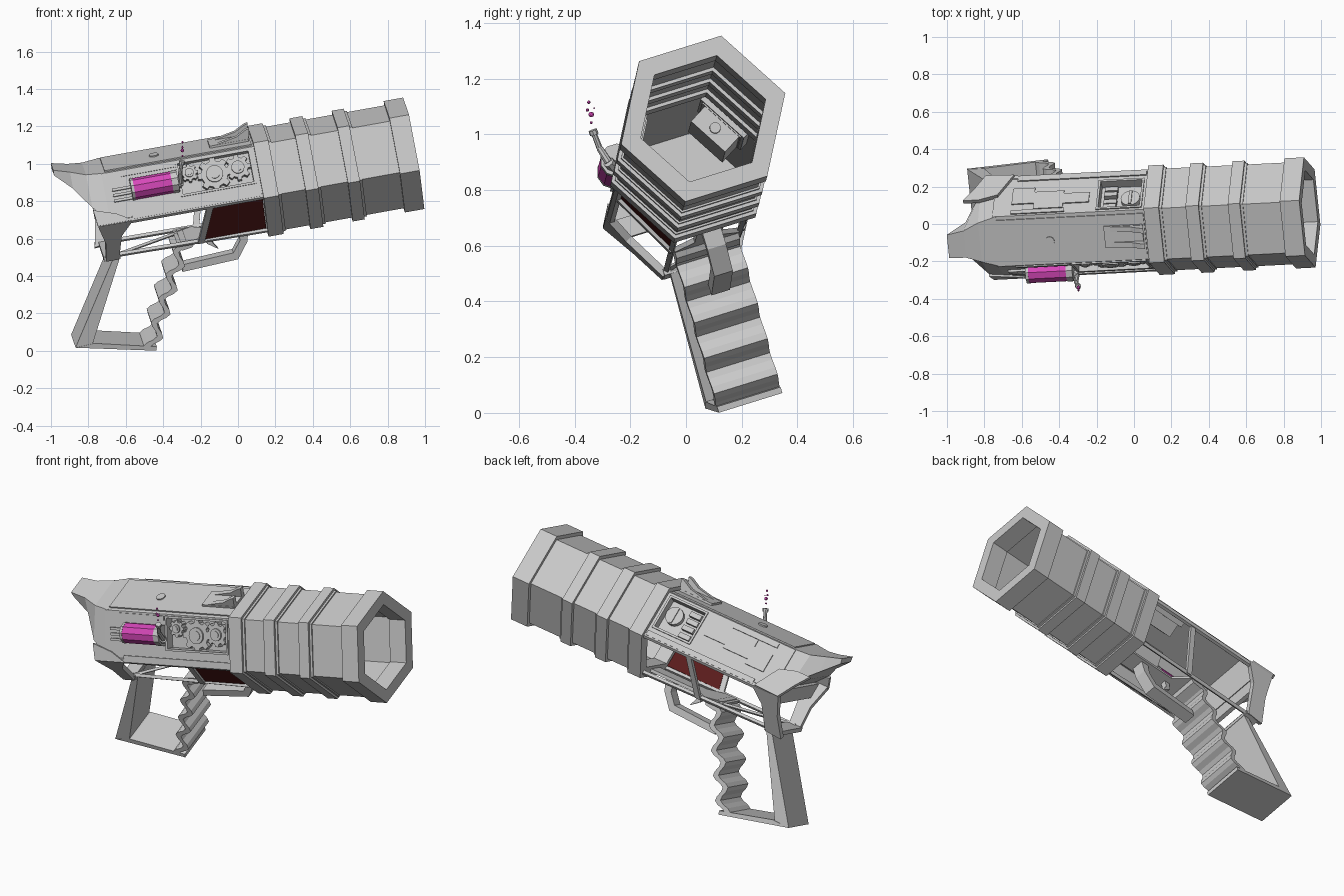
import bpy, bmesh, math
from mathutils import Vector, Matrix

if "Cube" in bpy.data.objects:
    bpy.data.objects.remove(bpy.data.objects["Cube"])

# Tilted gun frame: local x runs along the barrel, local z is the gun's own "up"
FX = Vector((.983, .049, .177)).normalized()
FZ = Vector((-.154, -.308, .939))
FY = FZ.cross(FX).normalized()
FZ = FX.cross(FY)
FRAME = Matrix((FX, FY, FZ)).transposed().to_4x4()
FRAME.translation = (0, .015, .887)


def material(name, rgb):
    m = bpy.data.materials.new(name)
    m.diffuse_color = (*rgb, 1)
    m.use_nodes = True
    m.node_tree.nodes["Principled BSDF"].inputs["Base Color"].default_value = m.diffuse_color
    return m


GREY = material("grey metal", (.58, .58, .58))
PINK = material("magenta fluid", (.68, .065, .49))
RED = material("dark red panel", (.10, .011, .011))


def finish(name, bm, mat=GREY):
    bmesh.ops.recalc_face_normals(bm, faces=bm.faces)
    bm.transform(FRAME)
    me = bpy.data.meshes.new(name)
    bm.to_mesh(me)
    bm.free()
    me.materials.append(mat)
    ob = bpy.data.objects.new(name, me)
    bpy.context.collection.objects.link(ob)
    return ob


def loft(name, rings, mat=GREY, closed=False):
    bm = bmesh.new()
    vs = [[bm.verts.new(p) for p in r] for r in rings]
    pairs = list(zip(vs, vs[1:])) + ([(vs[-1], vs[0])] if closed else [])
    n = len(vs[0])
    for a, b in pairs:
        for i in range(n):
            j = (i + 1) % n
            bm.faces.new((a[i], a[j], b[j], b[i]))
    if not closed:
        bm.faces.new(vs[0])
        bm.faces.new(vs[-1])
    return finish(name, bm, mat)


def side_prism(name, pts, y0, y1, mat=GREY):
    """Outline in local x/z, extruded sideways."""
    return loft(name, [[(x, y, z) for x, z in pts] for y in (y0, y1)], mat)


def face_axes(face, s):
    c, h = math.cos(math.pi / 6), .5
    return {"upper": (Vector((0, s * c, h)), Vector((0, -s * h, c))),
            "lower": (Vector((0, s * c, -h)), Vector((0, s * h, c))),
            "top": (Vector((0, 0, 1)), Vector((0, 1, 0))),
            "bottom": (Vector((0, 0, -1)), Vector((0, 1, 0)))}[face]


def plate(name, face, s, pts, d0, d1, mat=GREY):
    """Outline in (x, u) on one side of the hexagonal body, between two depths."""
    n, u = face_axes(face, s)
    return loft(name, [[Vector((x, 0, 0)) + u * t + n * d for x, t in pts] for d in (d0, d1)], mat)


def rect(x0, x1, u0, u1):
    return [(x0, u0), (x1, u0), (x1, u1), (x0, u1)]


def disc(x, u, r, n=16):
    return [(x + r * math.cos(2 * math.pi * i / n), u + r * math.sin(2 * math.pi * i / n)) for i in range(n)]


def rod(name, a, b, r, n=6, mat=GREY, r2=None):
    a, b = Vector(a), Vector(b)
    q = (b - a).to_track_quat('Z', 'Y')
    rings = [[p + q @ Vector((k * math.cos(2 * math.pi * i / n), k * math.sin(2 * math.pi * i / n), 0))
              for i in range(n)] for p, k in ((a, r), (b, r2 or r))]
    return loft(name, rings, mat)


def window_panel(name, s, x0, x1, hole):
    """Upper side panel with a framed, recessed window."""
    hx0, hx1, hu0, hu1 = hole
    for i, r in enumerate((rect(x0, hx0, -.14, .14), rect(hx1, x1, -.14, .14),
                           rect(hx0, hx1, -.14, hu0), rect(hx0, hx1, hu1, .14))):
        plate(f"{name}_{i}", "upper", s, r, .222, .2425)
    plate(name + "_floor", "upper", s, rect(*hole), .185, .197)
    b = .012
    for i, r in enumerate((rect(hx0 - b, hx0, hu0 - b, hu1 + b), rect(hx1, hx1 + b, hu0 - b, hu1 + b),
                           rect(hx0, hx1, hu0 - b, hu0), rect(hx0, hx1, hu1, hu1 + b))):
        plate(f"{name}_frame_{i}", "upper", s, r, .19, .25)


# Hexagonal barrel: outer profile with raised bands, stepped bore inside
bands = [(.109, .191), (.337, .407), (.567, .632)]
outer = []
for a, b in bands:
    outer += [(a, .286), (a, .308), (b, .308), (b, .294), (b + .014, .294), (b + .014, .286)]
outer += [(.85, .286), (.85, .31), (.956, .31)]
inner = [(.956, .236), (.85, .236), (.85, .252)]
for a, b in reversed(bands):
    inner += [(b, .252), (b, .238), (a, .238), (a, .252)]
loft("barrel", [[(x, r * math.cos(i * math.pi / 3), r * math.sin(i * math.pi / 3)) for i in range(6)]
                for x, r in outer + inner[:-1]], closed=True)

# Body shell: top deck and two upper sides with windows
plate("top_deck", "top", 1, rect(-.72, .11, -.14, .14), .222, .2425)
plate("top_raised_deck", "top", 1, rect(-.7, .1, -.12, .12), .24, .25)
plate("top_button", "top", 1, disc(-.42, -.01, .026), .24, .257)
window_panel("gear_side", -1, -.72, .11, (-.31, .075, -.05, .12))
window_panel("dial_side", 1, -.72, .11, (-.145, .08, -.07, .115))
for s in (-1, 1):
    rod("side_ridge_rail", (-.72, s * .268, 0), (.11, s * .268, 0), .018)
    plate("side_lower_trim", "upper", s, rect(-.6, .1, -.135, -.105), .24, .25)
    plate("side_upper_trim", "upper", s, rect(-.62, -.33, .105, .13), .24, .249)

# Gears in the front window
for i, (x, u, r, teeth) in enumerate(((-.256, .062, .048, 8), (-.124, .032, .092, 8), (.005, .045, .07, 8))):
    pts = []
    for k in range(teeth):
        for f, q in ((-.3, .78), (-.2, 1), (.2, 1), (.3, .78)):
            t = 2 * math.pi * (k + f) / teeth
            pts.append((x + r * q * math.cos(t), u + r * q * math.sin(t)))
    plate(f"gear_{i}", "upper", -1, pts, .195, .236)
    plate(f"gear_hub_{i}", "upper", -1, disc(x, u, r * .5), .23, .246)
    plate(f"gear_axle_{i}", "upper", -1, disc(x, u, r * .3), .24, .25)

# Dial, levers and inner housing in the back window
plate("dial", "upper", 1, disc(.02, .035, .052), .195, .225)
plate("dial_bar", "upper", 1, rect(.012, .028, -.01, .08), .22, .232)
for i, u in enumerate((-.045, .0, .045, .085)):
    plate(f"lever_{i}", "upper", 1, rect(-.125, -.055, u - .014, u + .014), .195, .217 + .008 * (i % 2))
plate("dial_housing", "upper", 1, rect(-.14, .075, -.065, .1), .11, .19)
rod("housing_lens", (.07, .12, .092), (.085, .12, .092), .02, 12)
# Stepped armour plates on the back side
for r in ((-.62, -.5, -.05, .06), (-.5, -.34, -.02, .1), (-.34, -.2, .0, .07)):
    plate("armour_plate", "upper", 1, rect(*r), .24, .249)

# Magenta canister with end caps, feed pipe and bubbles
cy, cz = -.212, .150
rod("canister", (-.565, cy, cz), (-.36, cy, cz), .058, 10, PINK)
rod("canister_rear_cap", (-.58, cy, cz), (-.565, cy, cz), .06, 10)
rod("canister_front_cap", (-.36, cy, cz), (-.325, cy, cz), .06, 10)
for u in (-.02, .01, .04):
    plate("canister_prong", "upper", -1, rect(-.68, -.56, u - .007, u + .007), .24, .255)
INV = FRAME.inverted()
pipe = [INV @ Vector(p) for p in ((-.34, -.25, .87), (-.305, -.278, .90), (-.31, -.31, .95), (-.298, -.335, 1.015))]
for a, b, r in zip(pipe, pipe[1:], (.022, .014, .011)):
    rod("vent_pipe", a, b, r, 8, r2=r * .9)
rod("vent_nozzle", pipe[-1] - (pipe[-1] - pipe[-2]) * .25, pipe[-1], .016, 8)
for y, z, r in ((-.34, 1.042, .005), (-.34, 1.071, .010), (-.354, 1.087, .006), (-.33, 1.094, .003), (-.349, 1.115, .006)):
    bm = bmesh.new()
    bmesh.ops.create_icosphere(bm, subdivisions=2, radius=r, matrix=Matrix.Translation(INV @ Vector((-.297, y, z))))
    finish("bubble", bm, PINK)

# Rear sight: two ramped prongs on a base
plate("sight_base", "top", 1, rect(-.12, .09, -.06, .06), .245, .262)
for s in (-1, 1):
    side_prism("sight_prong", [(-.12, .255), (.09, .255), (.105, .32), (.085, .315), (.03, .285)], s * .058, s * .03)

# Tail beak tapering to the rear
loft("tail", [[(x, w, z), (x, -w, z), (x, -v, l), (x, v, l)] for x, w, z, v, l in
              ((-.70, .14, .243, .278, .0), (-.80, .11, .243, .225, .09), (-.88, .075, .262, .095, .175), (-.967, .065, .286, .06, .255))])

# Rear collar: lower side plates, underside, rear bulkhead and the long fin on the back side
plate("collar_side_front", "lower", -1, [(-.79, .145), (-.60, .145), (-.67, .04), (-.70, -.14), (-.77, -.14), (-.76, 0)], .222, .25)
plate("collar_side_back", "lower", 1, [(-.775, .145), (-.60, .145), (-.67, .04), (-.70, -.14), (-.805, -.15), (-.775, 0)], .222, .25)
plate("back_wing_fin", "upper", 1, [(-.62, -.14), (-.775, -.145), (-.83, -.05), (-.885, .03), (-.80, .03), (-.70, .0)], .238, .262)
plate("front_collar_cap", "upper", -1, [(-.60, -.14), (-.79, -.14), (-.80, -.05), (-.68, -.09)], .235, .252)
plate("collar_base", "bottom", 1, rect(-.78, -.69, -.14, .14), .22, .245)
loft("rear_bulkhead", [[(x, -.265, .01), (x, .265, .01), (x, .225, -.07), (x, -.225, -.07)] for x in (-.735, -.71)])

# Open lower frame: rails, diagonal struts, narrow belly and red panel
for s in (-1, 1):
    rod("bottom_rail", (-.74, s * .125, -.225), (.11, s * .135, -.235), .013, 4)
    plate("diagonal_strut", "lower", s, [(-.27, -.14), (-.235, -.14), (-.16, .14), (-.195, .14)], .225, .243)
rod("cross_brace", (-.70, -.12, -.225), (-.28, .12, -.23), .01, 4)
plate("belly", "bottom", 1, [(-.36, -.12), (-.28, -.12), (-.2, -.05), (.11, -.05), (.11, .05), (-.2, .05), (-.28, .12), (-.36, .12)], .222, .24)
plate("red_panel", "lower", -1, [(-.235, -.125), (.105, -.125), (.105, .13), (-.165, .13)], .222, .23, RED)

# Grip: back rail, thin bottom bar and wavy finger plate
side_prism("grip_back", [(-.72, -.23), (-.685, -.23), (-.918, -.71), (-1.005, -.70)], -.118, .118)
side_prism("grip_bottom", [(-1.005, -.70), (-.90, -.695), (-.575, -.775), (-.58, -.797)], -.12, .12)
top, low = Vector((-.31, -.23)), Vector((-.575, -.79))
out = Vector((.90, -.43))
N = 27
wave = [top.lerp(low, i / N) + out * (.027 * math.cos(2 * math.pi * i / 6) - .014) for i in range(N + 1)]
back = [p - out * .034 for p in wave]
side_prism("finger_grip", [tuple(p) for p in wave + back[::-1]], -.12, .12)
side_prism("grip_head", [(-.38, -.225), (-.28, -.225), (-.30, -.26), (-.36, -.27)], -.12, .12)

# Trigger guard and trigger
side_prism("trigger_guard", [(.015, -.235), (.0, -.31), (-.065, -.40), (-.37, -.415), (-.36, -.375), (-.085, -.36), (-.04, -.30), (-.035, -.235)], -.035, .035)
side_prism("trigger", [(-.22, -.23), (-.18, -.23), (-.19, -.28), (-.16, -.33), (-.215, -.29)], -.015, .015)
